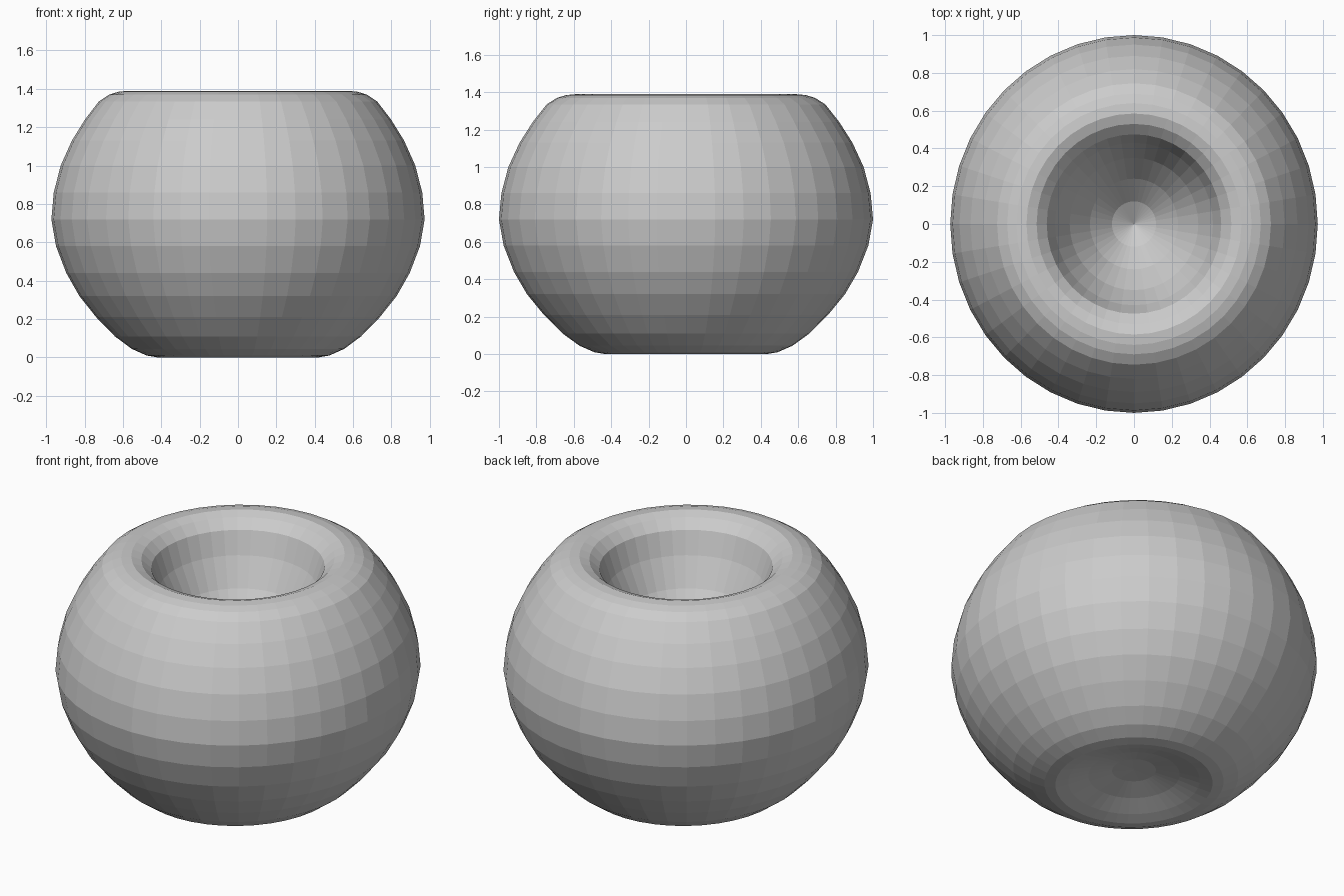
import bpy, bmesh, math

if "Cube" in bpy.data.objects:
    bpy.data.objects.remove(bpy.data.objects["Cube"])

# Half cross-section (radius, height): bottom dimple, outer skin, rim, top hollow
PROFILE = [(0, 0.09), (0.12, 0.085), (0.25, 0.055), (0.36, 0.018), (0.43, 0.0),
           (0.49, 0.01), (0.57, 0.045), (0.66, 0.11), (0.76, 0.21), (0.85, 0.32),
           (0.92, 0.44), (0.975, 0.58), (1.0, 0.72), (0.987, 0.86), (0.95, 1.0),
           (0.89, 1.13), (0.82, 1.24), (0.745, 1.335), (0.69, 1.37), (0.64, 1.385),
           (0.585, 1.39), (0.53, 1.37), (0.475, 1.32), (0.43, 1.19), (0.35, 1.03),
           (0.24, 0.88), (0.12, 0.76), (0, 0.69)]
SEGMENTS = 40


def lathe(name, profile, segments, sx=1.0):
    bm = bmesh.new()
    rings = []
    for r, z in profile:
        if r == 0:
            rings.append([bm.verts.new((0, 0, z))] * segments)
        else:
            rings.append([bm.verts.new((sx * r * math.cos(2 * math.pi * i / segments),
                                        r * math.sin(2 * math.pi * i / segments), z))
                          for i in range(segments)])
    for a, b in zip(rings, rings[1:]):
        for i in range(segments):
            j = (i + 1) % segments
            bm.faces.new(list(dict.fromkeys((a[i], a[j], b[j], b[i]))))
    bmesh.ops.recalc_face_normals(bm, faces=bm.faces[:])
    mesh = bpy.data.meshes.new(name)
    bm.to_mesh(mesh)
    bm.free()
    obj = bpy.data.objects.new(name, mesh)
    bpy.context.collection.objects.link(obj)
    return obj


# Rounded fruit-like body, flat faceted, slightly narrower across x
lathe("round_body", PROFILE, SEGMENTS, sx=0.973)
